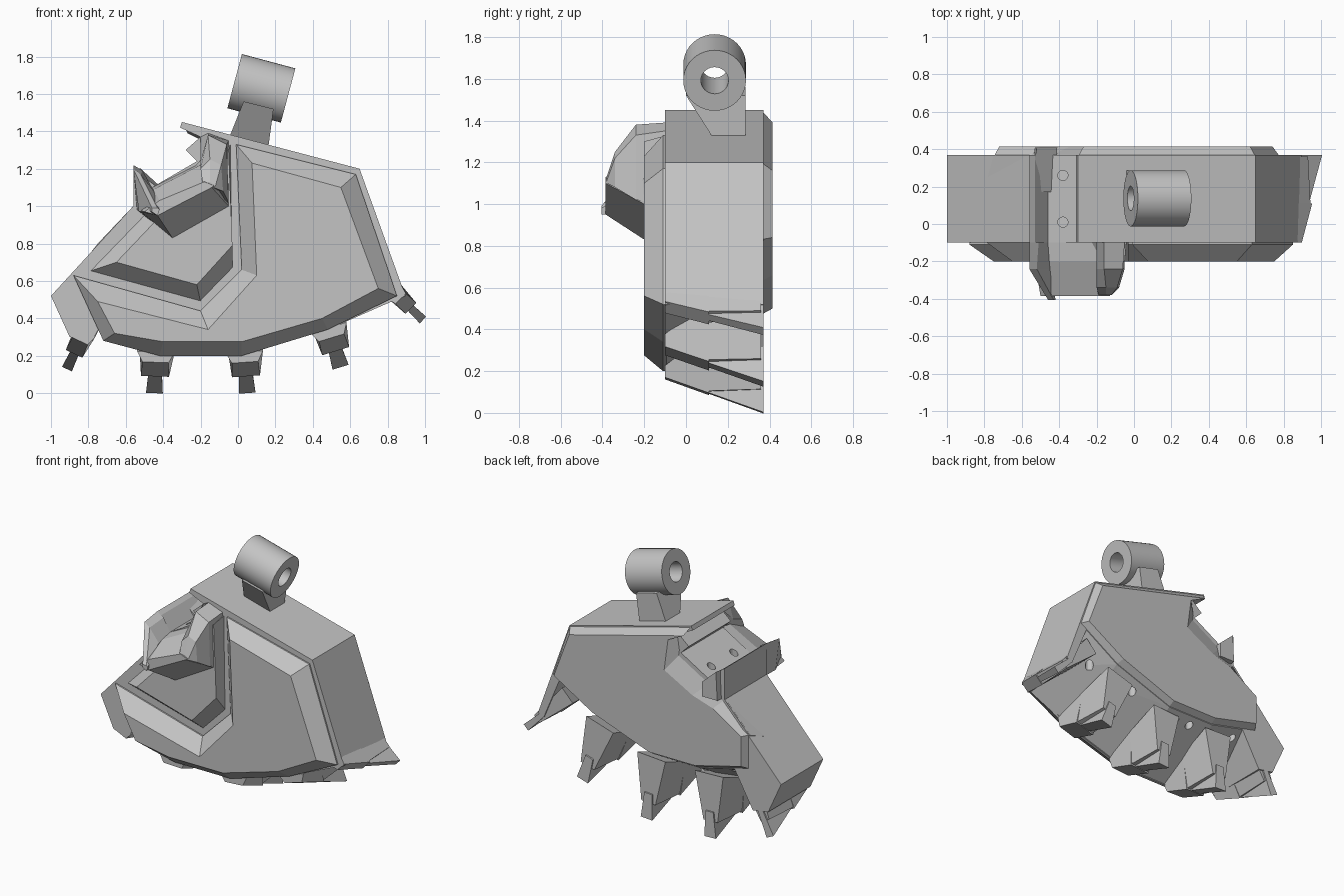
import bpy, bmesh, math
from mathutils import Vector, Matrix

cube = bpy.data.objects.get("Cube")
if cube:
    bpy.data.objects.remove(cube)

grey = bpy.data.materials.new("steel_grey")
grey.use_nodes = True
grey.diffuse_color = (0.55, 0.55, 0.55, 1)
grey.node_tree.nodes["Principled BSDF"].inputs["Base Color"].default_value = (0.55, 0.55, 0.55, 1)


def skin(name, rings, closed=False):
    """Join rings of equal length into one solid."""
    n = len(rings[0])
    verts = [v for ring in rings for v in ring]
    faces = []
    spans = len(rings) if closed else len(rings) - 1
    for k in range(spans):
        a, b = k * n, (k + 1) % len(rings) * n
        faces += [(a + i, a + (i + 1) % n, b + (i + 1) % n, b + i) for i in range(n)]
    if not closed:
        faces += [tuple(range(n)), tuple(range(len(verts) - n, len(verts)))]
    mesh = bpy.data.meshes.new(name)
    mesh.from_pydata(verts, [], faces)
    bm = bmesh.new()
    bm.from_mesh(mesh)
    bmesh.ops.recalc_face_normals(bm, faces=bm.faces)
    bm.to_mesh(mesh)
    bm.free()
    mesh.materials.append(grey)
    obj = bpy.data.objects.new(name, mesh)
    bpy.context.collection.objects.link(obj)
    return obj


def at(y, outline):
    return [(x, y, z) for x, z in outline]


# Main body: the curved lower lip rises towards the back
notch = [(-.56, 1.0), (-.56, 1.22), (-.53, 1.2), (-.46, 1.1), (-.22, 1.24), (-.28, 1.3),
         (-.2, 1.37), (-.31, 1.42), (-.3, 1.45), (.65, 1.2)]
front_lip = [(.89, .52), (.48, .34), (.02, .2), (-.42, .2), (-.72, .28), (-.88, .63)]
back_lip = [(.78, .83), (.46, .63), (0, .47), (-.37, .47), (-.75, .56), (-.75, .8)]
body = skin("body", [at(-.1, notch + front_lip), at(.37, notch + back_lip)])

# Bolt holes in the lip and notch floor
for x, y, z in [(.7, .27, .76), (.6, .25, .68), (.38, .27, .56), (.27, .3, .53),
                (-.1, .31, .43), (-.22, .31, .43), (-.6, .3, .48), (-.38, .01, 1.13), (-.38, .26, 1.13)]:
    bpy.ops.mesh.primitive_cylinder_add(vertices=16, radius=.027, depth=.16, location=(x, y, z))
    cutter = bpy.context.object
    cutter.hide_render = True
    cut = body.modifiers.new("bolt_hole", 'BOOLEAN')
    cut.operation, cut.object = 'DIFFERENCE', cutter
    bpy.context.view_layer.objects.active = body
    bpy.ops.object.modifier_apply(modifier=cut.name)
    bpy.data.objects.remove(cutter)

# Bevelled back plate, with a broad slope below the notch
plate = [(-.56, 1.0), (-.46, 1.1), (-.22, 1.24), (-.2, 1.37), (-.3, 1.45), (.65, 1.2)] + back_lip
inner = [(-.5, .94), (-.34, .99), (-.12, 1.11), (-.15, 1.33), (-.27, 1.39), (.62, 1.16),
         (.74, .84), (.44, .66), (0, .5), (-.36, .5), (-.72, .59), (-.72, .8)]
skin("back_plate", [at(.36, plate), at(.415, inner)])

# Front raised panels with sloped edges
rim = [(-.01, 1.33), (.63, 1.17), (.85, .52), (.48, .34), (.02, .2), (-.42, .2),
       (-.72, .28), (-.88, .63), (-.2, .44), (.02, .66)]
skin("front_panel", [
    at(-.09, rim), at(-.11, rim),
    at(-.2, [(.075, 1.23), (.55, 1.1), (.75, .56), (.45, .4), (.02, .275), (-.4, .275),
             (-.66, .32), (-.75, .49), (-.16, .34), (.1, .63)])])
skin("pocket_panel", [
    at(-.09, [(-.8, .65), (-.2, .485), (-.03, .66), (-.04, 1.33), (-.2, 1.25), (-.5, .96)]),
    at(-.2, [(-.65, .7), (-.22, .58), (-.03, .79), (-.05, 1.3), (-.2, 1.2), (-.46, .9)])])

# Side block and the opposite side wall
block = [(-.56, 1.0), (-1, .52), (-.9, .3), (-.78, .28), (-.6, .6)]
skin("right_block", [at(-.1, block), at(.37, block)])
wall = [(.65, 1.2), (.895, .52), (.85, .5), (.6, 1.1)]
skin("left_wall", [at(-.1, wall), at(.37, wall)])


# Digging teeth: flared holder, rear rib and thin tip, set square to the lip
def tooth_ring(y, top, bottom, wide, narrow, place):
    return [place @ Vector((t, y, -r)) for t, r in
            [(-wide, top), (wide, top), (narrow, bottom), (-narrow, bottom)]]


teeth = [(-.83, .31, 25, .65), (-.44, .2, 2, 1), (.035, .2, -4, 1), (.49, .33, -17, 1),
         (.845, .53, -46, .55)]
for i, (x, z, tilt, width) in enumerate(teeth):
    place = (Matrix.Translation((x, 0, z)) @ Matrix.Rotation(math.radians(tilt), 4, 'Y')
             @ Matrix.Diagonal((width, 1, 1, 1)))
    skin(f"tooth_holder_{i}", [tooth_ring(-.1, -.02, .035, .1, .07, place),
                               tooth_ring(.11, -.18, .11, .1, .075, place)])
    skin(f"tooth_rib_{i}", [tooth_ring(.1, -.14, .1, .1, .07, place),
                            tooth_ring(.36, -.24, .09, .11, .055, place)])
    skin(f"tooth_tip_{i}", [tooth_ring(.05, 0, .085, .03, .035, place),
                            tooth_ring(.37, .02, .2, .03, .045, place)])

# Claw on the front: bowl and two prongs
skin("claw_bowl", [
    at(-.1, [(-.54, .98), (-.35, .83), (-.05, 1.0), (-.05, 1.15), (-.2, 1.23), (-.46, 1.1)]),
    at(-.2, [(-.53, .98), (-.35, .83), (-.05, 1.0), (-.05, 1.12), (-.2, 1.22), (-.45, 1.09)]),
    at(-.385, [(-.5, .97), (-.43, .95), (-.14, 1.1), (-.13, 1.11), (-.18, 1.13), (-.42, 1.03)])])
skin("claw_right_prong", [
    at(-.1, [(-.56, 1.22), (-.54, .98), (-.44, .98), (-.46, 1.1), (-.51, 1.19)]),
    at(-.24, [(-.56, 1.2), (-.53, .97), (-.44, .96), (-.45, 1.08), (-.52, 1.17)]),
    at(-.405, [(-.46, .99), (-.46, .97), (-.43, .95), (-.42, .98), (-.43, .99)])])
skin("claw_left_prong", [
    at(-.1, [(-.2, 1.37), (-.2, 1.1), (-.05, 1.0), (-.05, 1.35), (-.16, 1.39)]),
    at(-.24, [(-.2, 1.24), (-.18, 1.1), (-.05, 1.02), (-.06, 1.33), (-.16, 1.38)]),
    at(-.34, [(-.2, 1.2), (-.18, 1.1), (-.08, 1.08), (-.09, 1.22), (-.15, 1.25)]),
    at(-.38, [(-.19, 1.13), (-.17, 1.1), (-.13, 1.1), (-.12, 1.11), (-.15, 1.13)])])

# Rear catch beside the notch
skin("rear_catch", [at(.17, [(-.56, 1.0), (-.56, 1.2), (-.43, 1.1), (-.43, 1.0)]),
                    at(.41, [(-.53, 1.0), (-.52, 1.2), (-.41, 1.1), (-.41, 1.0)])])

# Hanging lug: stem and pierced eye
skin("lug_stem", [
    [(-.05, .14, 1.36), (.16, .14, 1.3), (.16, .285, 1.3), (-.05, .285, 1.36)],
    [(.03, .0, 1.56), (.19, .0, 1.52), (.19, .285, 1.52), (.03, .285, 1.56)]])
seat = Matrix.Translation((.125, .137, 1.63)) @ Matrix.Rotation(math.radians(15), 4, 'Y')
steps = [math.tau * k / 40 for k in range(40)]
eye = skin("lug_eye", [
    [seat @ Vector((h, r * math.cos(a), r * math.sin(a))) for a in steps]
    for h, r in [(-.148, .15), (.148, .15), (.148, .066), (-.148, .066)]], closed=True)
bpy.ops.object.select_all(action='DESELECT')
eye.select_set(True)
bpy.context.view_layer.objects.active = eye
bpy.ops.object.shade_smooth_by_angle()
